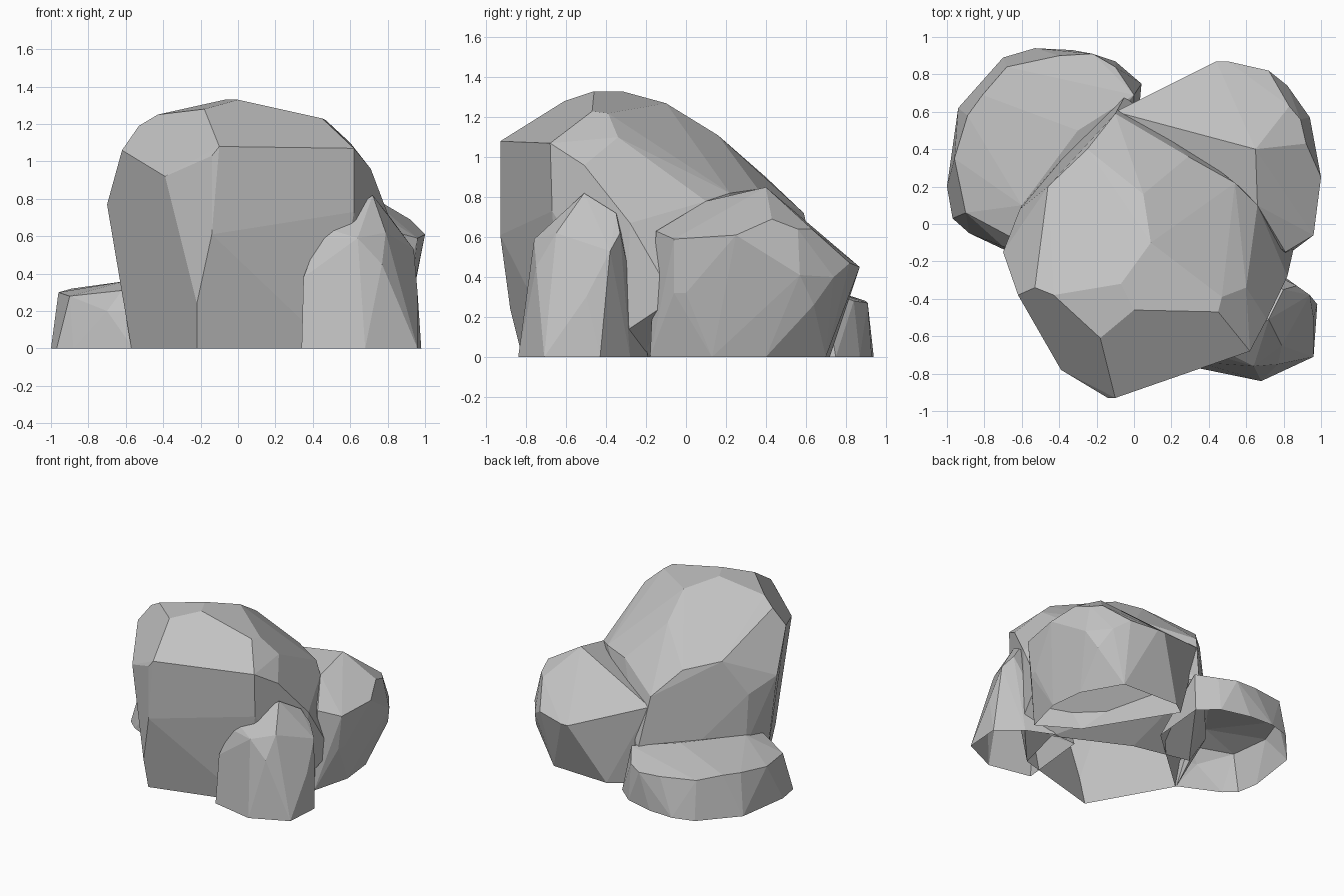
import bpy
import bmesh
from math import radians

# Remove the default cube only
default_cube = bpy.data.objects.get("Cube")
if default_cube:
    bpy.data.objects.remove(default_cube, do_unlink=True)


def make_material(name, colour):
    material = bpy.data.materials.new(name)
    material.use_nodes = True
    material.diffuse_color = colour
    shader = next(n for n in material.node_tree.nodes if n.type == "BSDF_PRINCIPLED")
    shader.inputs["Base Color"].default_value = colour
    shader.inputs["Roughness"].default_value = 1
    return material


stone_grey = make_material("stone_grey", (.54, .54, .54, 1))


def make_rock(name, foot, corners):
    """Stretch a faceted skin over a ground outline and the chiselled corners above it."""
    bm = bmesh.new()
    for x, y in foot:
        bm.verts.new((x, y, 0))
    for corner in corners:
        bm.verts.new(corner)
    hull = bmesh.ops.convex_hull(bm, input=bm.verts[:])
    unused = {g for g in hull["geom_interior"] + hull["geom_unused"]
              if isinstance(g, bmesh.types.BMVert)}
    bmesh.ops.delete(bm, geom=list(unused), context="VERTS")

    # Merge nearly flat triangles into broad stone facets
    bmesh.ops.dissolve_limit(bm, angle_limit=radians(4), verts=bm.verts[:], edges=bm.edges[:])
    bmesh.ops.recalc_face_normals(bm, faces=bm.faces[:])

    # The rocks are open where they meet the ground
    ground = [f for f in bm.faces if all(v.co.z < .01 for v in f.verts)]
    bmesh.ops.delete(bm, geom=ground, context="FACES_ONLY")

    mesh = bpy.data.meshes.new(name)
    bm.to_mesh(mesh)
    bm.free()
    mesh.materials.append(stone_grey)
    rock = bpy.data.objects.new(name, mesh)
    bpy.context.collection.objects.link(rock)
    return rock


# Tall boulder in the middle, undercut behind where the other rocks support it
make_rock(
    "main_boulder",
    foot=[(-.22, -.82), (.5, -.62), (.6, -.22), (.05, .05), (-.4, .15), (-.57, -.2)],
    corners=[
        # front wall
        (-.22, -.88, .24), (-.14, -.93, .61), (-.1, -.93, 1.08), (-.14, -.93, 1.03),
        (-.39, -.78, .92), (.62, -.67, .73), (.62, -.68, 1.07),
        # crown
        (-.18, -.61, 1.28), (0, -.46, 1.33), (.45, -.47, 1.23), (.47, -.39, 1.22),
        (-.07, -.32, 1.33), (-.43, -.38, 1.25), (-.53, -.34, 1.19), (-.62, -.38, 1.06),
        # sloping back and sides
        (.6, -.34, 1.1), (.71, -.51, .96), (.09, -.1, 1.27), (.05, .16, 1.11),
        (-.46, .2, .95), (-.25, .4, .9), (-.1, .59, .72), (.29, .36, .84),
        (.54, .22, .82), (.66, .1, .78), (-.7, -.15, .77), (-.61, .08, .68),
        # lower flanks
        (.82, -.28, .67), (.87, -.06, .29), (.8, -.3, .13), (-.6, .1, .28),
        (-.34, .4, .3), (-.05, .68, .32),
    ])

# Wide wedge leaning on the back
make_rock(
    "back_rock",
    foot=[(.85, .4), (.88, .13), (.8, -.18), (.68, .7), (.2, .72), (.1, .65), (.5, 0)],
    corners=[
        # top slope
        (.65, .4, .85), (.66, .1, .78), (.81, -.15, .63), (-.1, .6, .64),
        (.44, .87, .45), (.5, .87, .45), (.72, .82, .47), (.83, .63, .64),
        # outer wall
        (.82, .74, .4), (.92, .43, .69), (.89, .56, .64), (1, .25, .61),
        (.96, -.06, .59), (.93, -.06, .32), (.94, 0, .32), (.94, .57, .41),
        (.88, .64, .26), (.72, .75, .24),
    ])

# Low flat slab beside the boulder
make_rock(
    "low_slab",
    foot=[(-1, .2), (-.97, .03), (-.88, -.05), (-.56, -.2), (-.94, .62), (-.7, .89),
          (-.53, .94), (-.33, .93), (-.1, .87), (.04, .75), (0, .3)],
    corners=[
        (-.9, .06, .28), (-.96, .35, .3), (-.89, .58, .32), (-.81, .69, .32),
        (-.68, .84, .3), (-.4, .9, .28), (-.22, .91, .27), (-.1, .84, .28),
        (0, .69, .34), (-.62, -.09, .31), (-.57, -.16, .2), (-.7, -.12, .2),
        (-.6, .1, .36), (-.3, .5, .37),
    ])

# Small upright stone at the front corner
make_rock(
    "front_stone",
    foot=[(.34, -.77), (.68, -.84), (.96, -.71), (.98, -.43), (.8, -.28), (.6, -.19),
          (.4, -.2)],
    corners=[
        (.72, -.51, .82), (.8, -.35, .72), (.87, -.33, .62), (.64, -.5, .7),
        (.48, -.68, .64), (.43, -.7, .59), (.35, -.74, .38), (.64, -.76, .59),
        (.77, -.75, .45), (.79, -.65, .62), (.94, -.38, .53), (.96, -.5, .3),
        (.5, -.3, .6),
    ])
